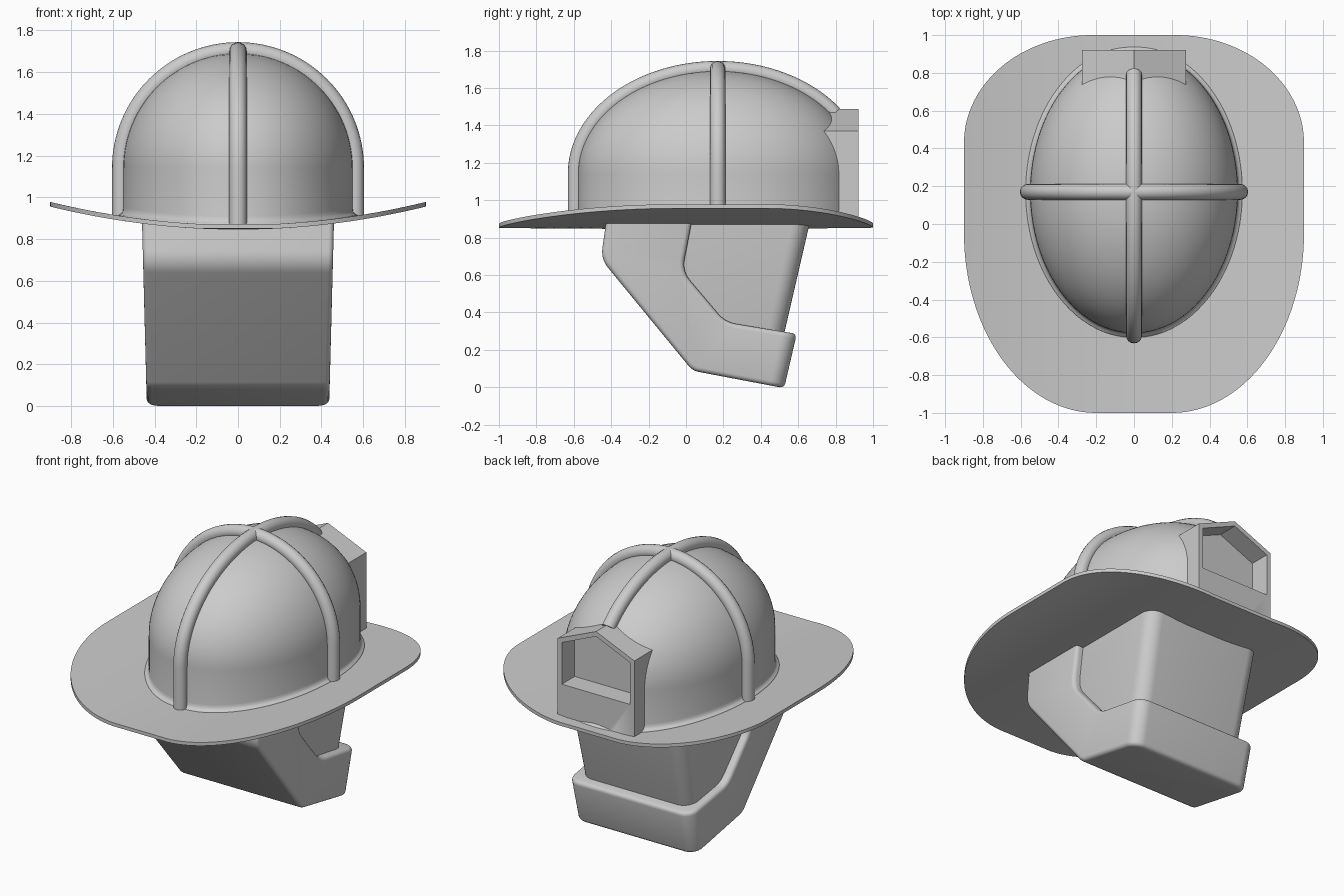
import bpy, bmesh, math
from mathutils import Vector

if "Cube" in bpy.data.objects:
    bpy.data.objects.remove(bpy.data.objects["Cube"])

CY, CZ = 0.17, 1.14              # dome centre
RX, RY, RZ = 0.55, 0.748, 0.55   # dome radii


def brim_top(x):
    return 0.868 + 0.11 * (x / 0.9) ** 2


def add_object(name, bm, angle=30):
    bmesh.ops.recalc_face_normals(bm, faces=bm.faces)
    me = bpy.data.meshes.new(name)
    bm.to_mesh(me)
    bm.free()
    ob = bpy.data.objects.new(name, me)
    bpy.context.collection.objects.link(ob)
    smooth(ob, angle)
    return ob


def smooth(ob, angle=30):
    bpy.ops.object.select_all(action='DESELECT')
    ob.select_set(True)
    bpy.context.view_layer.objects.active = ob
    bpy.ops.object.shade_smooth_by_angle(angle=math.radians(angle))


def bake(ob):
    dg = bpy.context.evaluated_depsgraph_get()
    return bpy.data.meshes.new_from_object(ob.evaluated_get(dg))


def bridge(bm, a, b):
    n = len(a)
    for i in range(n):
        j = (i + 1) % n
        bm.faces.new((a[i], a[j], b[j], b[i]))


def fillet(points, steps=10):
    out = []
    n = len(points)
    for i, (y, z, r) in enumerate(points):
        p = Vector((y, z))
        if r == 0:
            out.append(p)
            continue
        u = (Vector(points[i - 1][:2]) - p).normalized()
        v = (Vector(points[(i + 1) % n][:2]) - p).normalized()
        t = r / math.tan(u.angle(v) / 2)
        a, b = p + u * t, p + v * t
        for k in range(steps + 1):
            s = k / steps
            out.append(a * (1 - s) ** 2 + p * 2 * s * (1 - s) + b * s * s)
    return out


# brim: concentric copies of a rounded outline, bent upward along x
def brim_outline():
    right = []
    for k in range(33):
        t = math.pi / 2 * (1 - k / 32)
        right.append((0.22 + 0.68 * math.cos(t), 0.43 + 0.57 * math.sin(t)))
    for k in range(33):
        t = math.pi / 2 * k / 32
        right.append((0.2 + 0.7 * math.cos(t), -0.05 - 0.95 * math.sin(t)))
    return right + [(-x, y) for x, y in reversed(right)]


bm = bmesh.new()
outline = brim_outline()
rings = {}
for side, drop in (("top", 0), ("bottom", 0.022)):
    prev = None
    for k in range(10, 0, -1):
        s = k / 10
        ring = [bm.verts.new((x * s, y * s, brim_top(x * s) - drop)) for x, y in outline]
        if prev:
            bridge(bm, prev, ring)
        else:
            rings[side] = ring
        prev = ring
    bm.faces.new(prev)
bridge(bm, rings["top"], rings["bottom"])
add_object("brim", bm)

# dome: flared foot, straight wall, half ellipsoid
bm = bmesh.new()
N = 112
layers = [(1, 0.03, -0.012), (1, 0.022, 0.004), (1, 0.01, 0.012), (1, 0.003, 0.022), (1, 0, 0.04)]
prev = None


def dome_ring(scale, off, zfun):
    ring = []
    for i in range(N):
        a = 2 * math.pi * i / N
        x = (RX * scale + off) * math.cos(a)
        ring.append(bm.verts.new((x, CY + (RY * scale + off) * math.sin(a), zfun(x))))
    return ring


all_rings = [dome_ring(s, o, lambda x, d=d: brim_top(x) + d) for s, o, d in layers]
for k in range(28):
    t = math.pi / 2 * k / 28
    all_rings.append(dome_ring(math.cos(t), 0, lambda x, t=t: CZ + RZ * math.sin(t)))
for a, b in zip(all_rings, all_rings[1:]):
    bridge(bm, a, b)
bm.faces.new(all_rings[0])
pole = bm.verts.new((0, CY, CZ + RZ))
for i in range(N):
    bm.faces.new((all_rings[-1][i], all_rings[-1][(i + 1) % N], pole))
dome = add_object("dome", bm)


# gabled holder box joined to the dome, with a window recess cut into it
def gable(name, w, z0, eave, peak, y0, y1):
    g = bmesh.new()
    pts = [(-w, z0), (w, z0), (w, eave), (0, peak), (-w, eave)]
    a = [g.verts.new((x, y0, z)) for x, z in pts]
    b = [g.verts.new((x, y1, z)) for x, z in pts]
    g.faces.new(a)
    g.faces.new(b)
    bridge(g, a, b)
    ob = add_object(name, g)
    ob.hide_render = True
    return ob


box = gable("holder_box", 0.275, 0.865, 1.37, 1.487, 0.5, 0.922)
window = gable("window_cutter", 0.245, 1.08, 1.35, 1.455, 0.79, 1.1)
for op, tool in (('UNION', box), ('DIFFERENCE', window)):
    m = dome.modifiers.new(op, 'BOOLEAN')
    m.operation, m.object, m.solver = op, tool, 'EXACT'
baked = bake(dome)
dome.modifiers.clear()
dome.data = baked
smooth(dome)
for tool in (box, window):
    bpy.data.objects.remove(tool)


# ribs: round bars half sunk into the dome
def rib(name, points):
    cu = bpy.data.curves.new(name, 'CURVE')
    cu.dimensions = '3D'
    cu.bevel_depth = 0.042
    cu.bevel_resolution = 6
    cu.use_fill_caps = True
    sp = cu.splines.new('POLY')
    sp.points.add(len(points) - 1)
    for q, p in zip(sp.points, points):
        q.co = (*p, 1)
    tmp = bpy.data.objects.new(name + "_path", cu)
    bpy.context.collection.objects.link(tmp)
    me = bake(tmp)
    bpy.data.objects.remove(tmp)
    ob = bpy.data.objects.new(name, me)
    bpy.context.collection.objects.link(ob)
    smooth(ob, 40)


OFF = 0.012
rx, ry, rz = RX + OFF, RY + OFF, RZ + OFF
arc = [math.pi * k / 64 for k in range(65)]
cross = [(-rx * math.cos(t), CY, CZ + rz * math.sin(t)) for t in arc]
rib("cross_rib", [(-rx, CY, 0.9)] + cross + [(rx, CY, 0.9)])
end = math.pi - math.acos(0.82)
arc = [end * k / 56 for k in range(57)]
rib("long_rib", [(0, CY - ry, 0.86)] +
    [(0, CY - ry * math.cos(t), CZ + rz * math.sin(t)) for t in arc])


# head parts: side profile extruded across x, tapered, edges rounded
def block(name, profile, w_low, w_high, back_round, edge_round):
    b = bmesh.new()
    pts = fillet(profile)
    loops = []
    for s in (-1, 1):
        loops.append([b.verts.new((s * (w_low + (w_high - w_low) * z / 0.88), y, z)) for y, z in pts])
        b.faces.new(loops[-1])
    bridge(b, *loops)
    bmesh.ops.recalc_face_normals(b, faces=b.faces)

    def is_back(e):
        p, q = (v.co for v in e.verts)
        return min(p.y, q.y) > 0.48 and abs(p.z - q.z) > 0.2

    backs = [e for e in b.edges if is_back(e)]
    bmesh.ops.bevel(b, geom=backs, offset=back_round, segments=8, profile=0.5,
                    affect='EDGES', clamp_overlap=False)
    sharp = [e for e in b.edges if len(e.link_faces) == 2 and e.calc_face_angle(0) > 0.6
             and min(v.co.z for v in e.verts) < 0.87]
    bmesh.ops.bevel(b, geom=sharp, offset=edge_round, segments=4, profile=0.5,
                    affect='EDGES', clamp_overlap=False)
    return add_object(name, b, 40)


block("face_cover", [(-0.428, 0.88, 0), (-0.455, 0.685, 0.14), (0.035, 0.088, 0.1), (0.525, -0.005, 0),
                     (0.592, 0.285, 0), (0.21, 0.348, 0.16), (-0.02, 0.62, 0.14), (0.03, 0.88, 0)],
      0.437, 0.46, 0.08, 0.025)
block("inner_head", [(-0.3, 0.88, 0), (-0.3, 0.65, 0), (0.1, 0.2, 0), (0.505, 0.2, 0), (0.662, 0.88, 0)],
      0.385, 0.415, 0.09, 0.01)
